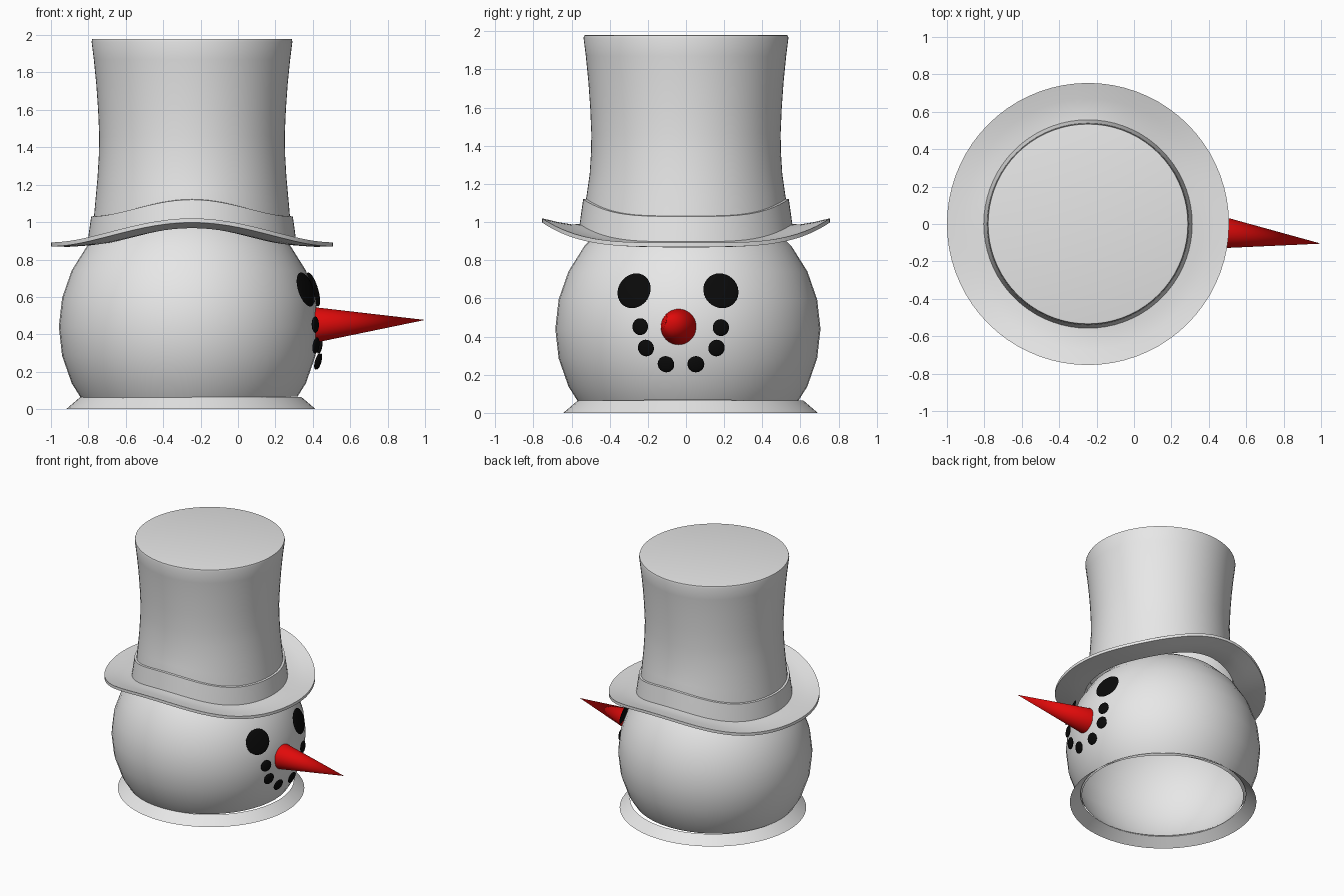
import bpy, bmesh, math
from mathutils import Vector

if "Cube" in bpy.data.objects:
    bpy.data.objects.remove(bpy.data.objects["Cube"])


def material(name, rgb):
    m = bpy.data.materials.new(name)
    m.diffuse_color = (*rgb, 1)
    m.use_nodes = True
    m.node_tree.nodes["Principled BSDF"].inputs["Base Color"].default_value = m.diffuse_color
    return m


GREY = material("snow_grey", (0.8, 0.8, 0.8))
BLACK = material("coal_black", (0.003, 0.003, 0.003))
RED = material("nose_red", (0.75, 0.003, 0.003))


def finish(bm, name, mat, angle=35):
    bmesh.ops.recalc_face_normals(bm, faces=bm.faces)
    me = bpy.data.meshes.new(name)
    bm.to_mesh(me)
    bm.free()
    ob = bpy.data.objects.new(name, me)
    bpy.context.collection.objects.link(ob)
    me.materials.append(mat)
    bpy.ops.object.select_all(action='DESELECT')
    ob.select_set(True)
    bpy.context.view_layer.objects.active = ob
    bpy.ops.object.shade_smooth_by_angle(angle=math.radians(angle))
    return ob


def loft(name, profile, centre, mat, loop=False, cap=False, n=72):
    """Round part from (radius, height, wave) points; the wave lifts the +y and -y sides."""
    bm = bmesh.new()
    rings = []
    for r, z, wave in profile:
        ring = []
        for i in range(n):
            a = 2 * math.pi * i / n
            ring.append(bm.verts.new((centre[0] + r * math.cos(a), centre[1] + r * math.sin(a),
                                      z + wave * math.sin(a) ** 4)))
        rings.append(ring)
    pairs = list(zip(rings, rings[1:]))
    if loop:
        pairs.append((rings[-1], rings[0]))
    for low, high in pairs:
        for i in range(n):
            j = (i + 1) % n
            bm.faces.new((low[i], low[j], high[j], high[i]))
    if cap:
        bm.faces.new(rings[-1])
    return finish(bm, name, mat)


# Head: hollow ball, open underneath
HEAD = Vector((-0.263, 0.01, 0.44))
bm = bmesh.new()
bmesh.ops.create_uvsphere(bm, u_segments=48, v_segments=14, radius=0.695)
bmesh.ops.translate(bm, verts=bm.verts, vec=HEAD)
bmesh.ops.bisect_plane(bm, geom=bm.verts[:] + bm.edges[:] + bm.faces[:],
                       plane_co=(-0.25, 0, 0.06), plane_no=(-0.012, 0, 1), clear_inner=True)
finish(bm, "head", GREY)

# Flared collar the head stands on
loft("neck_collar", [(0.592, 0.064, 0), (0.667, 0, 0)], (-0.252, 0.024), GREY)

# Top hat: brim, band and crown
HAT = (-0.246, 0)
loft("hat_brim", [(0.54, 0.90, 0.09), (0.60, 0.893, 0.095), (0.67, 0.888, 0.112), (0.754, 0.892, 0.128),
                  (0.754, 0.87, 0.128), (0.67, 0.868, 0.112), (0.60, 0.873, 0.095), (0.54, 0.88, 0.09)],
     HAT, GREY, loop=True)
loft("hat_band", [(0.558, 0.895, 0.09), (0.549, 0.96, 0.09), (0.539, 1.03, 0.09), (0.52, 1.033, 0.09)],
     HAT, GREY)
loft("hat_crown", [(0.532, 0.95, 0.09), (0.524, 1.03, 0.09), (0.515, 1.13, 0.05), (0.505, 1.24, 0.01),
                   (0.498, 1.36, 0), (0.496, 1.46, 0), (0.502, 1.60, 0), (0.512, 1.74, 0),
                   (0.525, 1.87, 0), (0.537, 1.965, 0), (0.534, 1.978, 0), (0.525, 1.98, 0)],
     HAT, GREY, cap=True)


def coal(name, y, z, r, lift):
    """Flattened lump lying on the head, facing outward."""
    dy, dz = y - HEAD.y, z - HEAD.z
    normal = Vector((math.sqrt(0.695 ** 2 - dy * dy - dz * dz), dy, dz))
    pos = HEAD + normal
    pos.x += lift
    bm = bmesh.new()
    bmesh.ops.create_uvsphere(bm, u_segments=32, v_segments=12, radius=1)
    rot = normal.to_track_quat('Z', 'Y')
    for v in bm.verts:
        v.co = pos + rot @ Vector((v.co.x * r, v.co.y * r, v.co.z * 0.012))
    finish(bm, name, BLACK, 60)


# Eyes and mouth
for side, y in (("left", -0.272), ("right", 0.183)):
    coal(side + "_eye", y, 0.64, 0.095, 0.022)
for i, (y, z) in enumerate([(-0.24, 0.452), (-0.21, 0.34), (-0.105, 0.255),
                            (0.052, 0.255), (0.16, 0.34), (0.183, 0.447)]):
    coal(f"mouth_{i + 1}", y, z, 0.044, 0.028)

# Nose: long cone leaning to one side
bm = bmesh.new()
base, tip = Vector((0.41, -0.037, 0.45)), Vector((1.0, -0.105, 0.477))
n = 40
ring = [bm.verts.new(base + Vector((0, 0.095 * math.cos(2 * math.pi * i / n),
                                    0.095 * math.sin(2 * math.pi * i / n)))) for i in range(n)]
point = bm.verts.new(tip)
for i in range(n):
    bm.faces.new((ring[i], ring[(i + 1) % n], point))
bm.faces.new(ring)
finish(bm, "nose", RED)
